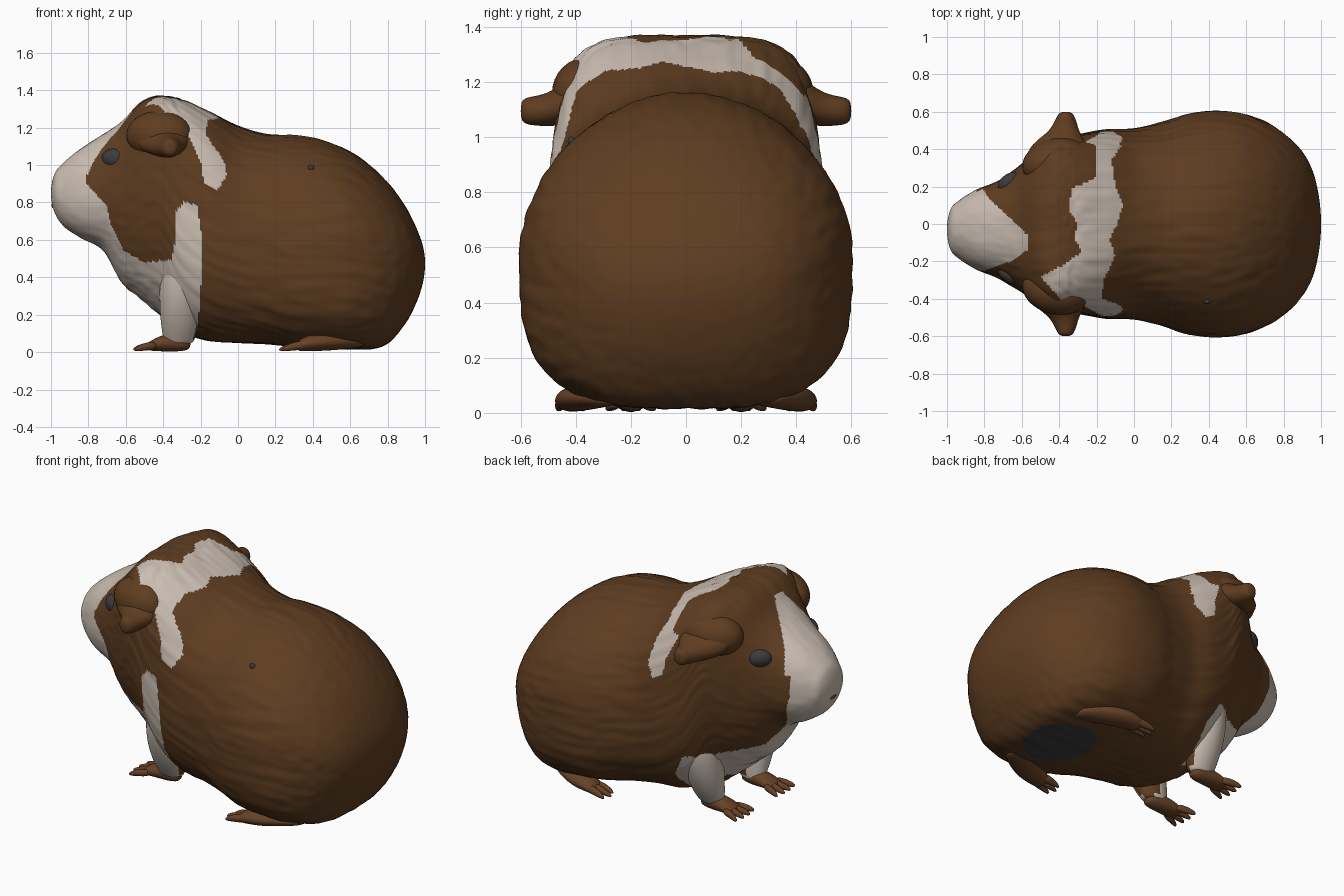
import bpy, bmesh, math
from mathutils import Vector, Matrix, noise

if "Cube" in bpy.data.objects:
    bpy.data.objects.remove(bpy.data.objects["Cube"])


def material(name, rgb):
    m = bpy.data.materials.new(name)
    m.diffuse_color = (*rgb, 1)
    m.use_nodes = True
    m.node_tree.nodes["Principled BSDF"].inputs["Base Color"].default_value = m.diffuse_color
    return m


BROWN = material("brown fur", (0.115, 0.047, 0.015))
WHITE = material("cream fur", (0.60, 0.52, 0.45))
DARK = material("dark grey", (0.045, 0.045, 0.05))
FOOT = material("reddish skin", (0.135, 0.054, 0.02))


def finish(bm, name, mats, subsurf=0):
    bmesh.ops.recalc_face_normals(bm, faces=bm.faces)
    me = bpy.data.meshes.new(name)
    bm.to_mesh(me)
    bm.free()
    for m in mats:
        me.materials.append(m)
    me.shade_smooth()
    ob = bpy.data.objects.new(name, me)
    bpy.context.collection.objects.link(ob)
    if subsurf:
        ob.modifiers.new("smooth", 'SUBSURF').levels = subsurf
        ob.modifiers["smooth"].render_levels = subsurf
    return ob


def bridge(bm, rings):
    for a, b in zip(rings, rings[1:]):
        n = len(a)
        for i in range(n):
            bm.faces.new((a[i], a[(i + 1) % n], b[(i + 1) % n], b[i]))
    bm.faces.new(rings[0])
    bm.faces.new(rings[-1])


def inside(u, v, poly):
    hit = False
    for (a, b), (c, d) in zip(poly, poly[1:] + poly[:1]):
        if (b > v) != (d > v) and u < (c - a) * (v - b) / (d - b) + a:
            hit = not hit
    return hit


# Body sections: x, top, bottom, half width, height of widest point, top and bottom squareness
SECTIONS = [
    (-1.00, .85, .85, .00, .85, 2, 2),
    (-.98, .955, .745, .11, .85, 2, 2),
    (-.93, 1.015, .67, .16, .84, 2.2, 2.2),
    (-.85, 1.08, .615, .21, .84, 2.4, 2.2),
    (-.72, 1.165, .54, .265, .85, 2.4, 2),
    (-.62, 1.235, .37, .33, .87, 2.6, 2),
    (-.52, 1.335, .285, .40, .92, 3.2, 2),
    (-.42, 1.37, .20, .455, .95, 3.9, 2),
    (-.30, 1.35, .11, .48, .76, 3.6, 2.2),
    (-.15, 1.285, .06, .505, .65, 2.8, 2.4),
    (.00, 1.21, .05, .51, .59, 2.25, 2.5),
    (.15, 1.165, .045, .545, .57, 2.05, 2.7),
    (.30, 1.16, .03, .59, .55, 2, 3),
    (.45, 1.135, .02, .605, .55, 2, 3.1),
    (.62, 1.06, .015, .58, .54, 2, 3.2),
    (.78, .93, .035, .50, .52, 2, 2.8),
    (.90, .77, .16, .385, .50, 2, 2.3),
    (.96, .65, .28, .27, .48, 2, 2),
    (1.0, .475, .475, .00, .475, 2, 2)]
T = [math.acos(-s[0]) for s in SECTIONS]


def section(t):
    """Smooth interpolation between the body sections."""
    k = max(i for i in range(len(T) - 1) if T[i] <= t or i == 0)
    h = T[k + 1] - T[k]
    f = (t - T[k]) / h

    def slope(i, c):
        a, b = max(i - 1, 0), min(i + 1, len(T) - 1)
        return (SECTIONS[b][c] - SECTIONS[a][c]) / (T[b] - T[a])
    return [(2*f**3 - 3*f*f + 1) * SECTIONS[k][c] + (f**3 - 2*f*f + f) * h * slope(k, c)
            + (3*f*f - 2*f**3) * SECTIONS[k + 1][c] + (f**3 - f*f) * h * slope(k + 1, c)
            for c in range(1, 7)]


# Outlines of the cream markings (top outlines in x,y; side outlines in x,z)
BLAZE = [(-1.1, .3), (-.83, .22), (-.77, .13), (-.65, .02), (-.57, -.06), (-.57, -.14),
         (-.66, -.2), (-.8, -.25), (-1.1, -.3)]
COLLAR = [(-.18, -.5), (-.38, -.42), (-.43, -.36), (-.5, -.28), (-.38, -.22), (-.28, -.15),
          (-.32, -.07), (-.3, 0), (-.35, .08), (-.33, .19), (-.2, .25), (-.2, .45),
          (-.05, .45), (-.12, .34), (-.1, .2), (-.06, .1), (-.09, 0), (-.13, -.08),
          (-.1, -.17), (-.16, -.3), (-.17, -.37)]
COLLAR_SIDE = [(-.42, 1.34), (-.27, 1.17), (-.2, 1.02), (-.18, .9), (-.11, .87), (-.06, .95),
               (-.08, 1.03), (-.15, 1.13), (-.27, 1.3)]
CHEST_RIGHT = [(-1.1, 1), (-.81, 1), (-.81, .9), (-.7, .78), (-.68, .68), (-.61, .54),
               (-.5, .48), (-.36, .49), (-.33, .6), (-.33, .75), (-.29, .8), (-.22, .79),
               (-.19, .6), (-.2, .3), (-.23, 0), (-1.1, 0)]
CHEST_LEFT = [(-1.1, 1), (-.84, 1), (-.84, .82), (-.79, .65), (-.64, .46), (-.4, .4),
              (-.28, .4), (-.2, .25), (-.24, 0), (-1.1, 0)]


def fur_colour(p):
    x, y, z = p
    if z < .1 and ((x - .55) / .2) ** 2 + (y / .22) ** 2 < 1:
        return 2
    if x > 0 or (x > -.38 and z < .25 and abs(y) < .14):
        return 0
    if z > .95 and inside(x, y, BLAZE):
        return 1
    if z <= .95 and inside(x, z, CHEST_RIGHT if y < 0 else CHEST_LEFT):
        return 1
    if z > 1 and abs(y) < .42 and inside(x, y, COLLAR):
        return 1
    if abs(y) > .33 and (y < 0 or z < 1.15) and inside(x, z, COLLAR_SIDE):
        return 1
    return 0


# Body and head in one lofted skin with fine fur ripples
bm = bmesh.new()
N, M = 300, 260
rings = []
for i in range(N):
    t = math.pi * (i + .3) / (N - .4)
    x = -math.cos(t)
    top, bot, w, zc, nt, nb = section(t)
    shift = -.03 * min(1, max(0, (-x - .35) / .35))
    ring = []
    for j in range(M):
        a = 2 * math.pi * j / M
        c, s = math.cos(a), math.sin(a)
        n, h = (nt, top - zc) if s > 0 else (nb, zc - bot)
        r = (abs(c) ** n + abs(s) ** n) ** (-1 / n)
        y, z = w * c * r, h * s * r
        fur = 1 + .011 * noise.noise(Vector((x * 3, y * 22, z * 22)))
        ring.append(bm.verts.new((x, y * fur + shift, zc + z * fur)))
    rings.append(ring)
bridge(bm, rings)
for f in bm.faces:
    f.material_index = fur_colour(f.calc_center_median())
finish(bm, "body", [BROWN, WHITE, DARK])


def limb(name, pts, axis, mats, side=1, rule=None, sides=12):
    """Loft of ellipses (x, y, z, radius, radius) square to the given axis."""
    bm = bmesh.new()
    u, v = [k for k in range(3) if k != axis]
    rings = []
    for p in pts:
        ring = []
        for j in range(sides):
            a = 2 * math.pi * j / sides
            q = list(p[:3])
            q[u] += p[3] * math.cos(a)
            q[v] += p[4] * math.sin(a)
            ring.append(bm.verts.new((q[0], q[1] * side, q[2])))
        rings.append(ring)
    bridge(bm, rings)
    bmesh.ops.recalc_face_normals(bm, faces=bm.faces)
    if rule:
        for f in bm.faces:
            f.material_index = rule(f)
    return finish(bm, name, mats, 2)


def ball(name, loc, scale, mat, turn=0):
    bm = bmesh.new()
    place = Matrix.Translation(loc) @ Matrix.Rotation(turn, 4, 'Z') @ Matrix.Diagonal((*scale, 1))
    bmesh.ops.create_uvsphere(bm, u_segments=32, v_segments=16, radius=1, matrix=place)
    finish(bm, name, [mat])


for side, tag in ((-1, "right"), (1, "left")):
    # Ear base swelling and drooping ear flap
    ball(tag + "_ear_base", (-.42, .345 * side - .012, 1.16), (.18, .125, .13), BROWN, .25 * side)
    limb(tag + "_ear", [(-.42, .34, 1.16, .18, .09), (-.40, .43, 1.13, .155, .085),
                        (-.375, .49, 1.10, .085, .065), (-.365, .55, 1.095, .06, .055),
                        (-.365, .585, 1.095, .045, .05), (-.365, .60, 1.095, .025, .03)],
         1, [BROWN], side)
    # Front leg, cream in front and brown behind
    limb(tag + "_front_leg", [(-.29, .27, .55, .11, .12), (-.295, .275, .40, .13, .13),
                              (-.305, .255, .25, .12, .115), (-.31, .225, .13, .105, .085),
                              (-.315, .2, .06, .085, .06), (-.32, .2, .04, .07, .05)],
         2, [WHITE, BROWN], side,
         lambda f: int(f.normal.x > .75 or (f.normal.x > .2 and f.normal.y * f.calc_center_median().y < 0)))
    # Front foot with four toes
    limb(tag + "_front_foot", [(-.25, .2, .04, .04, .03), (-.33, .2, .05, .055, .05),
                               (-.40, .2, .05, .06, .048), (-.46, .2, .035, .065, .03),
                               (-.49, .2, .03, .055, .018)], 0, [FOOT], side)
    for k in (-1.5, -.5, .5, 1.5):
        limb(tag + "_front_toe", [(-.43, .2 + .032 * k, .035, .02, .024),
                                  (-.50, .2 + .045 * k, .03, .022, .024),
                                  (-.57 + .012 * abs(k), .2 + .058 * k, .014, .01, .012)],
             0, [FOOT], side, None, 8)
    # Hind foot emerging from under the body, with three toes
    limb(tag + "_hind_foot", [(.68, .28, .05, .05, .025), (.58, .33, .055, .08, .04),
                              (.47, .385, .055, .085, .05), (.37, .41, .048, .07, .045),
                              (.31, .415, .03, .06, .028)], 0, [FOOT], side)
    for k in (-1, 0, 1):
        limb(tag + "_hind_toe", [(.38, .41 + .035 * k, .04, .025, .028),
                                 (.29, .415 + .04 * k, .032, .024, .026),
                                 (.215 + .02 * abs(k), .42 + .045 * k, .012, .009, .01)],
             0, [FOOT], side, None, 8)
    # Eye, lying along the cheek
    ball(tag + "_eye", (-.665, .249 * side - .022, 1.035), (.07, .042, .053), DARK, .58 * side)

# Mouth and the small dark mark on the right flank
ball("mouth", (-.968, -.03, .785), (.03, .05, .02), BROWN)
ball("flank_mark", (.39, -.415, .985), (.017, .014, .017), DARK)
